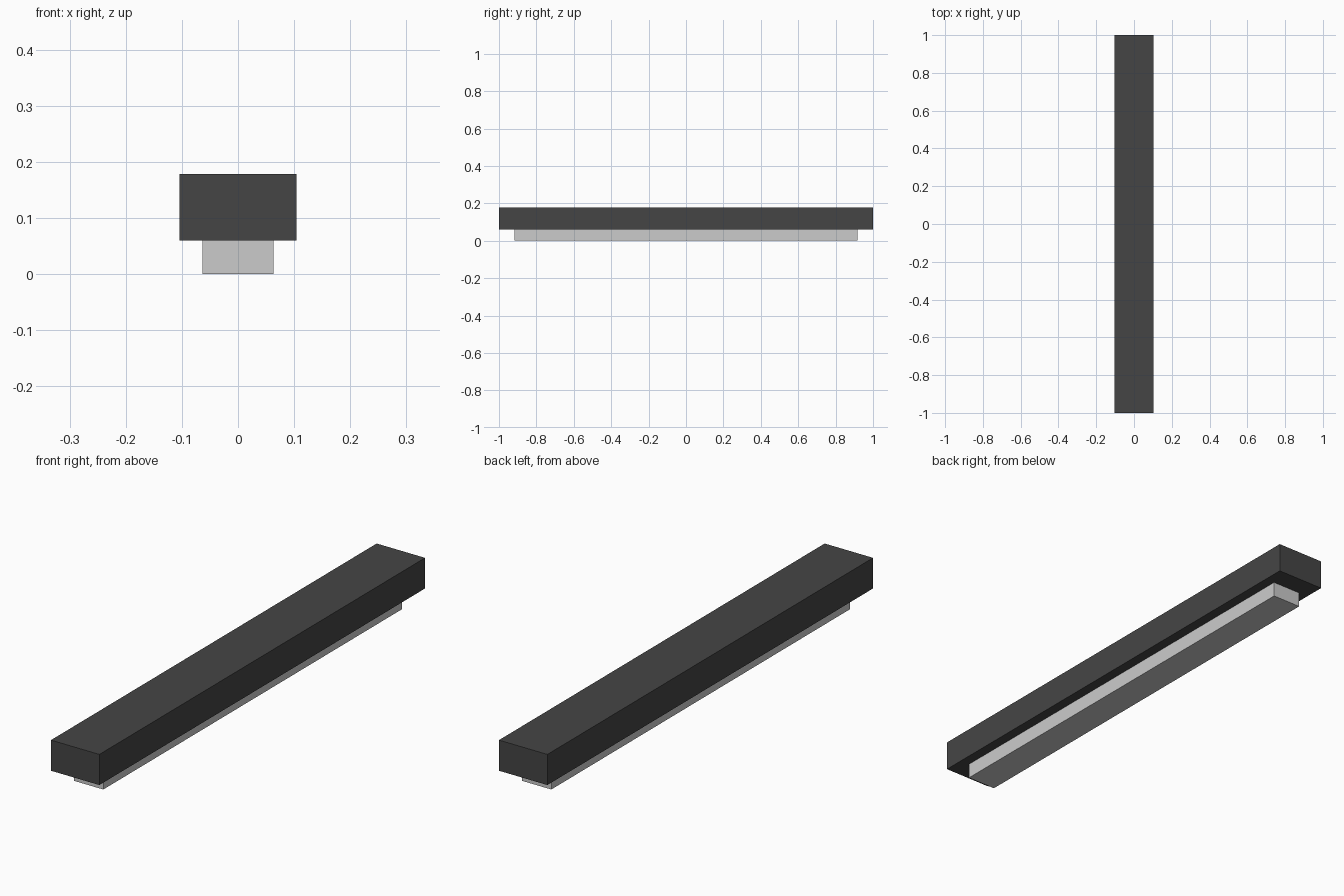
import bpy

if "Cube" in bpy.data.objects:
    bpy.data.objects.remove(bpy.data.objects["Cube"])


def box(name, size, z_min):
    """Axis-aligned box centred on x and y, with its base at z_min."""
    bpy.ops.mesh.primitive_cube_add(size=1, location=(0, 0, z_min + size[2] / 2))
    ob = bpy.context.object
    ob.name = name
    ob.scale = size
    bpy.ops.object.transform_apply(location=False, rotation=False, scale=True)
    return ob


# Narrower grey base strip
box("base_strip", (0.126, 1.834, 0.06), 0.0)

# Dark full-length top bar
bar = box("top_bar", (0.208, 2.0, 0.119), 0.06)
dark = bpy.data.materials.new("dark_grey")
dark.diffuse_color = (0.06, 0.06, 0.06, 1)
dark.use_nodes = True
dark.node_tree.nodes["Principled BSDF"].inputs["Base Color"].default_value = dark.diffuse_color
bar.data.materials.append(dark)
